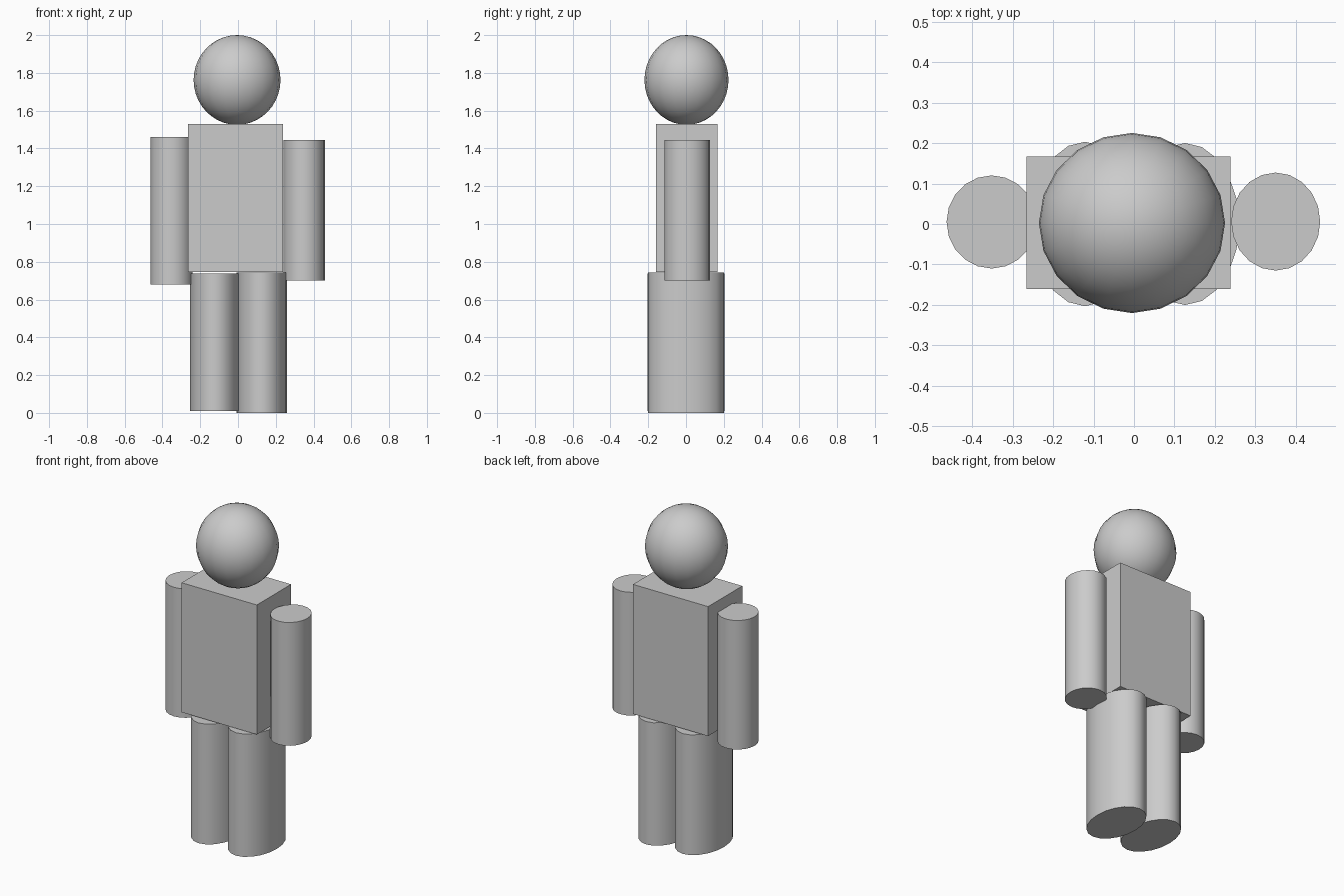
import bpy
import math

cube = bpy.data.objects.get("Cube")
if cube:
    bpy.data.objects.remove(cube, do_unlink=True)

# One plain grey for the whole figure
grey = bpy.data.materials.new("light grey")
grey.use_nodes = True
colour = (0.6, 0.6, 0.6, 1)
grey.diffuse_color = colour
grey.node_tree.nodes["Principled BSDF"].inputs["Base Color"].default_value = colour

SIDES = 20


def finish(name, low, high, smooth=True):
    """Stretch the new unit primitive between two corners, name and shade it."""
    obj = bpy.context.object
    obj.name = name
    obj.location = [(a + b) / 2 for a, b in zip(low, high)]
    obj.scale = [b - a for a, b in zip(low, high)]
    bpy.ops.object.transform_apply(location=False, rotation=False, scale=True)
    obj.data.materials.append(grey)
    if smooth:
        bpy.ops.object.shade_smooth_by_angle(angle=math.radians(35))


def limb(name, low, high):
    bpy.ops.mesh.primitive_cylinder_add(vertices=SIDES, radius=0.5, depth=1)
    finish(name, low, high)


# Head
bpy.ops.mesh.primitive_uv_sphere_add(segments=SIDES, ring_count=SIDES, radius=0.5)
finish("head", (-0.235, -0.22, 1.525), (0.225, 0.225, 2.0))

# Torso
bpy.ops.mesh.primitive_cube_add(size=1)
finish("torso", (-0.265, -0.16, 0.747), (0.238, 0.167, 1.53), smooth=False)

# Arms
limb("right_arm", (-0.463, -0.11, 0.68), (-0.24, 0.12, 1.46))
limb("left_arm", (0.24, -0.115, 0.70), (0.46, 0.127, 1.445))

# Legs
limb("right_leg", (-0.254, -0.203, 0.01), (0.012, 0.203, 0.737))
limb("left_leg", (-0.008, -0.2, 0.0), (0.26, 0.2, 0.743))
